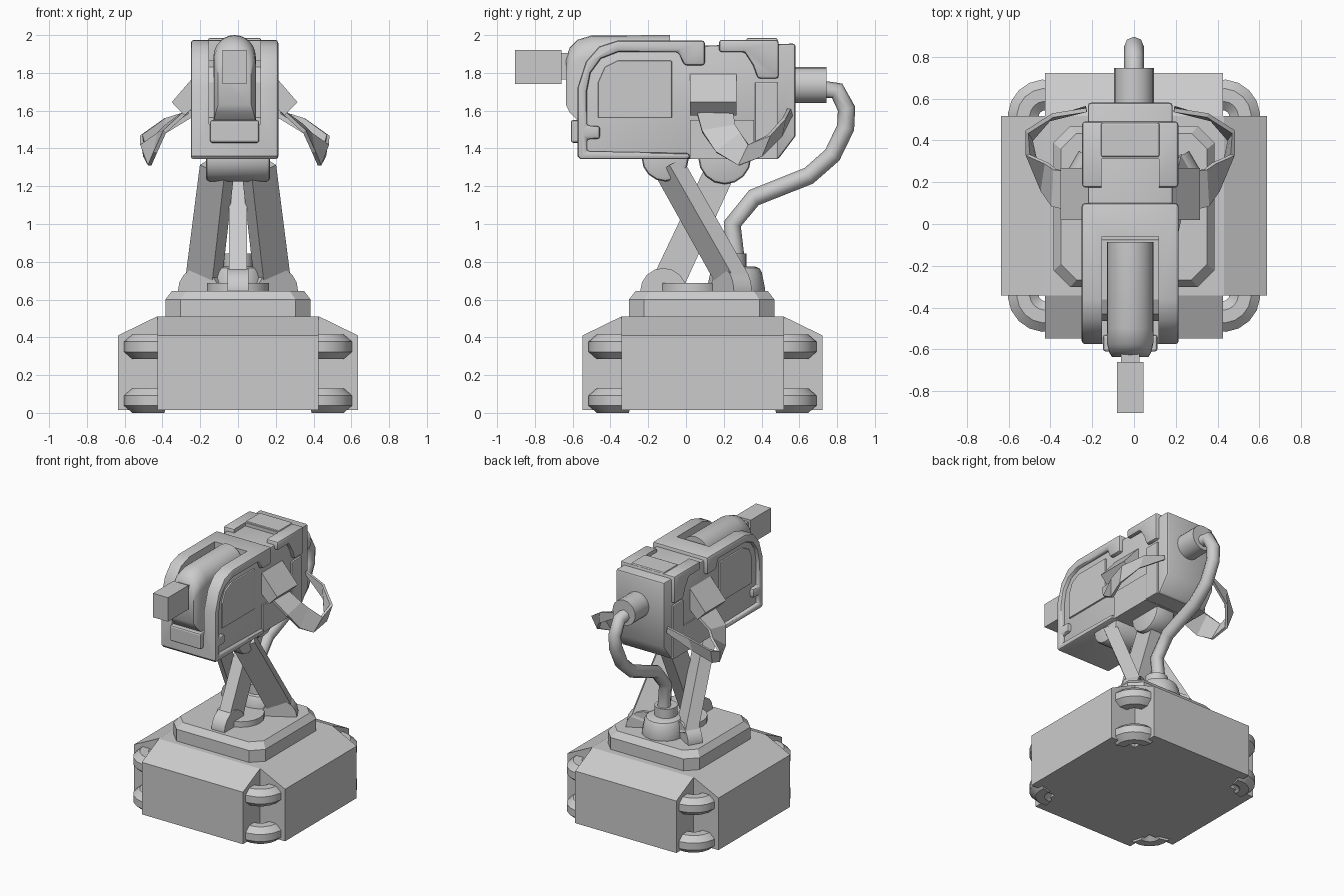
import bpy, bmesh, math
from mathutils import Vector, Matrix

if "Cube" in bpy.data.objects:
    bpy.data.objects.remove(bpy.data.objects["Cube"])

OX = -0.018  # the upper body sits slightly off the base centre


def finish(name, bm, smooth=None, bevel=0.0, segs=2):
    bmesh.ops.recalc_face_normals(bm, faces=bm.faces)
    me = bpy.data.meshes.new(name)
    bm.to_mesh(me)
    bm.free()
    ob = bpy.data.objects.new(name, me)
    bpy.context.collection.objects.link(ob)
    bpy.ops.object.select_all(action='DESELECT')
    bpy.context.view_layer.objects.active = ob
    ob.select_set(True)
    if bevel:
        m = ob.modifiers.new("bevel", 'BEVEL')
        m.width, m.segments = bevel, segs
        m.limit_method, m.angle_limit = 'ANGLE', math.radians(50)
        bpy.ops.object.modifier_apply(modifier=m.name)
    if smooth:
        bpy.ops.object.shade_smooth_by_angle(angle=math.radians(smooth))
    return ob


def loft(name, rings, smooth=None, bevel=0.0, closed=False):
    bm = bmesh.new()
    vs = [[bm.verts.new(p) for p in r] for r in rings]
    n = len(rings[0])
    pairs = list(zip(vs, vs[1:])) + ([(vs[-1], vs[0])] if closed else [])
    for a, b in pairs:
        for i in range(n):
            j = (i + 1) % n
            bm.faces.new((a[i], a[j], b[j], b[i]))
    if not closed:
        bm.faces.new(vs[0])
        bm.faces.new(vs[-1])
    return finish(name, bm, smooth, bevel)


def prism(name, pts, axis, a, b, **kw):
    def put(p, t):
        return {'X': (t, *p), 'Y': (p[0], t, p[1]), 'Z': (*p, t)}[axis]
    return loft(name, [[put(p, a) for p in pts], [put(p, b) for p in pts]], **kw)


def box(name, x0, x1, y0, y1, z0, z1, **kw):
    return prism(name, [(x0, y0), (x1, y0), (x1, y1), (x0, y1)], 'Z', z0, z1, **kw)


def cyl(name, c, axis, length, r, r2=None, n=16, bevel=0.0):
    bm = bmesh.new()
    bmesh.ops.create_cone(bm, cap_ends=True, segments=n, radius1=r, radius2=r2 or r, depth=length)
    rot = Vector(axis).to_track_quat('Z', 'Y').to_matrix().to_4x4()
    bm.transform(Matrix.Translation(c) @ rot)
    return finish(name, bm, 35, bevel)


def cut(ob, cutter):
    cutter.hide_render = True
    m = ob.modifiers.new("cut", 'BOOLEAN')
    m.operation, m.solver, m.object = 'DIFFERENCE', 'EXACT', cutter
    bpy.context.view_layer.objects.active = ob
    bpy.ops.object.modifier_apply(modifier=m.name)


# Cross-shaped base with sloping shoulders
CY = 0.0875
prism("base_side_arms", [(-.635, .015), (.635, .015), (.635, .41), (.43, .51), (-.43, .51), (-.635, .41)],
      'Y', CY - .43, CY + .43)
prism("base_front_back_arms", [(CY + y, z) for y, z in
      [(-.635, .015), (.635, .015), (.635, .41), (.43, .51), (-.43, .51), (-.635, .41)]], 'X', -.425, .425)

# Rounded corner bumpers, two per corner
for sx in (-1, 1):
    for sy in (-1, 1):
        for z in (.065, .35):
            rings = []
            for k in range(7):
                a = math.radians(-15 + 20 * k)
                ring = []
                for t in range(8):
                    b = math.radians(45 * t + 22.5)
                    r = .105 + .08 * math.cos(b)
                    ring.append((sx * (.425 + r * math.cos(a)), CY + sy * (.425 + r * math.sin(a)),
                                 z + .07 * math.sin(b)))
                rings.append(ring)
            loft("corner_bumper", rings, smooth=40)


# Chamfered platform
def octagon(hx, hy, c, z):
    return [(x, y + .083, z) for x, y in [(hx, -hy + c), (hx, hy - c), (hx - c, hy), (-hx + c, hy),
            (-hx, hy - c), (-hx, -hy + c), (-hx + c, -hy), (hx - c, -hy)]]


loft("platform", [octagon(.385, .385, .08, .50), octagon(.385, .385, .08, .60), octagon(.35, .35, .075, .645)])
cyl("platform_disc", (0, .03, .662), (0, 0, 1), .05, .165, n=20)

# Tripod legs with round feet
for name, p, q, yaw in [("front_leg", (0, -.10, .68), (0, .19, 1.30), 0),
                        ("right_leg", (.185, .26, .68), (.11, -.09, 1.30), -60),
                        ("left_leg", (-.185, .26, .68), (-.11, -.09, 1.30), 60)]:
    p, q = Vector(p), Vector(q)
    side = Vector((math.cos(math.radians(yaw)), math.sin(math.radians(yaw)), 0))
    d = (q - p).normalized()
    side_p = (side - d * side.dot(d)).normalized()
    dep = d.cross(side_p)
    rings = [[c + side_p * (a * .047) + dep * (b * h) for a, b in [(-1, -1), (1, -1), (1, 1), (-1, 1)]]
             for c, h in ((p, .085), (q, .08))]
    loft(name, rings)
    foot = Vector((p.x, p.y - .02, .645))
    cyl(name + "_foot", foot, side, .11, .122)
cyl("front_hip", (0, -.11, 1.35), (1, 0, 0), .34, .125, bevel=.02)
cyl("rear_hip", (0, .205, 1.35), (1, 0, 0), .16, .14, bevel=.02)

# Inner body
core = prism("body_core", [(-.555, 1.36), (-.54, 1.345), (.49, 1.345), (.58, 1.465), (.58, 1.955), (.10, 1.945),
                           (-.36, 1.945), (-.45, 1.92), (-.52, 1.84), (-.555, 1.72)],
             'X', OX - .203, OX + .203, smooth=35, bevel=.015)
# Outer shell frame wrapping front and top
shell = prism("shell_frame", [(-.575, 1.36), (-.56, 1.343), (.02, 1.343), (.02, 1.375), (-.525, 1.385),
                              (-.525, 1.45), (-.455, 1.45), (-.455, 1.52), (-.525, 1.52), (-.525, 1.70),
                              (-.505, 1.80), (-.45, 1.875), (-.36, 1.91), (-.04, 1.91), (-.01, 1.84), (.10, 1.84),
                              (.10, 1.972), (-.36, 1.972), (-.46, 1.94), (-.53, 1.86), (-.575, 1.72)],
              'X', OX - .232, OX + .232, smooth=35, bevel=.018)
rear = prism("rear_shell", [(.175, 1.975), (.49, 1.975), (.49, 1.77), (.38, 1.77), (.355, 1.84), (.31, 1.91),
                            (.175, 1.91)], 'X', OX - .23, OX + .23, smooth=35, bevel=.014)
slot = box("slot_cutter", OX - .136, OX + .136, -1, -.06, 1.53, 2.2)
gap = box("gap_cutter", OX - .138, OX + .138, .0, .31, 1.93, 2.2)
cut(core, slot)
cut(shell, slot)
cut(rear, gap)
for c in (slot, gap):
    bpy.data.objects.remove(c)
box("top_cap", OX - .14, OX + .14, .32, .485, 1.93, 1.985, bevel=.01)
prism("side_window_panel", [(-.465, 1.56), (-.075, 1.56), (-.075, 1.865), (-.36, 1.865), (-.43, 1.83),
                            (-.465, 1.75)], 'X', OX - .215, OX + .215, bevel=.006)
box("rear_side_panel", OX - .218, OX + .218, .365, .485, 1.343, 1.75, bevel=.006)
box("lower_side_panel", OX - .213, OX + .213, .02, .36, 1.343, 1.55)
box("chin_block", OX - .13, OX + .13, -.61, -.53, 1.43, 1.55, bevel=.012)


# Arched barrel housing
def arch(y, w, z0, z1):
    n, h = 12, min(w, (z1 - z0) / 2)
    return [(OX - w, y, z0), (OX + w, y, z0)] + [
        (OX + w * math.cos(math.pi * i / n), y, z1 - h + h * math.sin(math.pi * i / n)) for i in range(n + 1)]


loft("barrel_housing", [arch(-.635, .088, 1.63, 1.88), arch(-.615, .1, 1.59, 1.935), arch(-.575, .11, 1.55, 1.975),
                        arch(-.5, .112, 1.545, 1.998), arch(-.085, .112, 1.545, 2.0)], smooth=40)
# Barrel with hexagonal bore
box("barrel_neck", OX - .045, OX + .045, -.67, -.60, 1.765, 1.905)
muzzle = box("barrel", OX - .063, OX + .063, -.905, -.66, 1.74, 1.922)
bore = cyl("bore_cutter", (OX, -.88, 1.845), (0, 1, 0), .2, .052, n=6)
cut(muzzle, bore)
bpy.data.objects.remove(bore)

# Side mounts and curved fins, mirrored
fin = [((.25, .055, 1.60), (.25, .25, 1.59)), ((.37, .085, 1.49), (.36, .26, 1.52)),
       ((.42, .16, 1.38), (.40, .29, 1.48)), ((.45, .28, 1.31), (.49, .33, 1.42)),
       ((.475, .40, 1.36), (.495, .44, 1.47)), ((.39, .50, 1.465), (.37, .52, 1.56)),
       ((.21, .555, 1.575), (.21, .545, 1.61))]
for s, side in ((1, "right"), (-1, "left")):
    prism(side + "_fin_mount", [(OX + s * x, z) for x, z in
          [(.19, 1.81), (.333, 1.645), (.265, 1.575), (.14, 1.69)]], 'Y', .02, .268)
    bm = bmesh.new()
    rows = [[bm.verts.new((OX + s * p[0], p[1], p[2])) for p in r] for r in fin]
    for a, b in zip(rows, rows[1:]):
        bm.faces.new((a[0], a[1], b[1], b[0]))
    ob = finish(side + "_fin", bm)
    m = ob.modifiers.new("thickness", 'SOLIDIFY')
    m.thickness, m.offset = .02, 0

# Rear socket, cable and cable base
cyl("cable_socket", (0, .64, 1.735), (0, 1, 0), .21, .095, n=20)
path = [Vector((0, y, z)) for y, z in [(.70, 1.715), (.80, 1.705), (.85, 1.61), (.845, 1.51), (.775, 1.365),
                                       (.65, 1.255), (.36, 1.14), (.245, 1.00), (.265, .80)]]
rings = []
for i, p in enumerate(path):
    t = (path[min(i + 1, len(path) - 1)] - path[max(i - 1, 0)]).normalized()
    u = Vector((1, 0, 0)).cross(t)
    rings.append([p + .047 * (Vector((1, 0, 0)) * math.cos(k * math.pi / 4) + u * math.sin(k * math.pi / 4))
                  for k in range(8)])
loft("cable", rings, smooth=50)
cyl("cable_collar", (0, .24, .80), (0, 0, 1), .09, .08)
cyl("cable_base", (0, .265, .70), (0, 0, 1), .15, .16, .13, bevel=.03)
